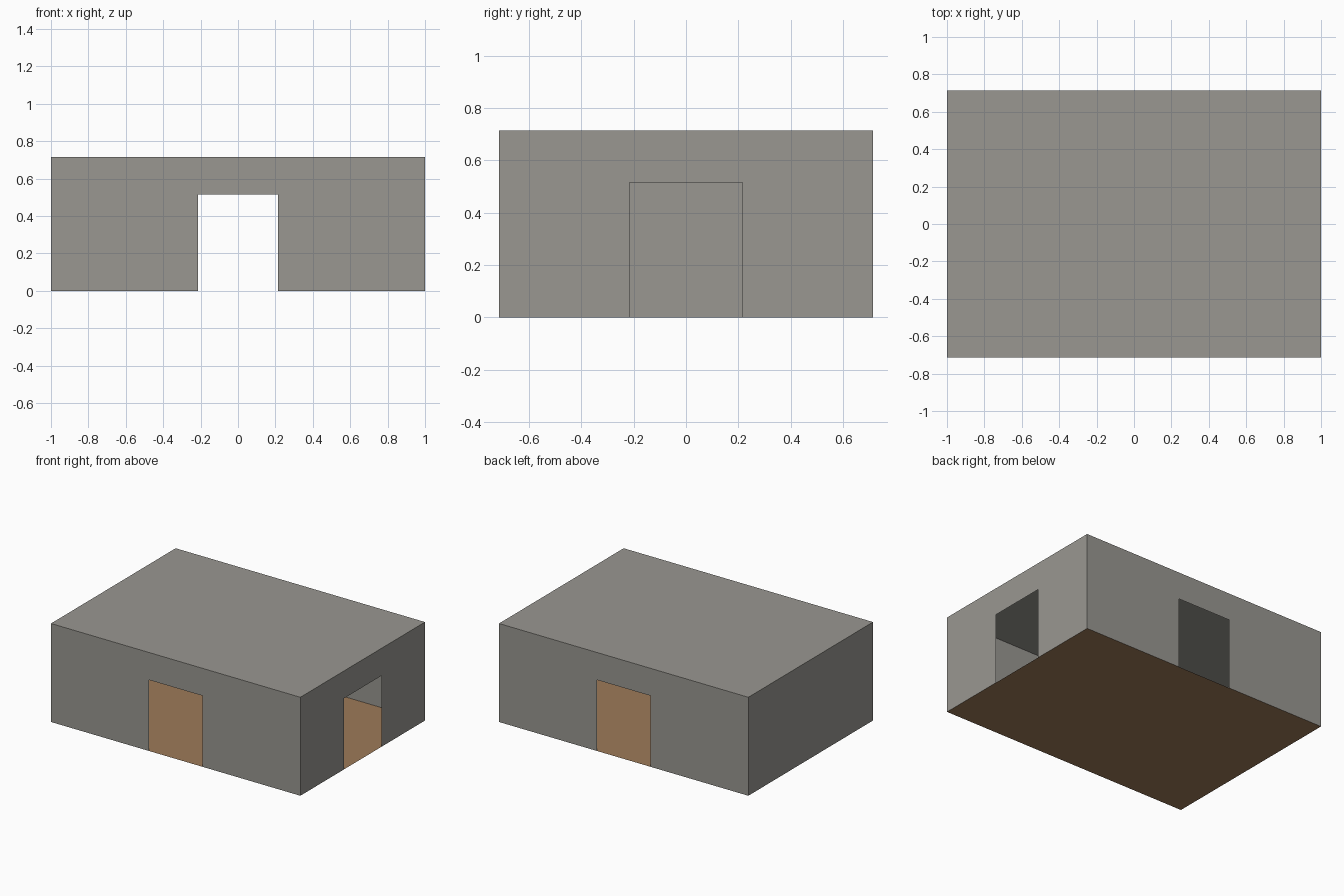
import bpy, bmesh
from mathutils import Matrix
from math import pi

if "Cube" in bpy.data.objects:
    bpy.data.objects.remove(bpy.data.objects["Cube"])

HX, HY, H = 1.0, 0.714, 0.714      # half length, half depth, height
DW, DH = 0.215, 0.515              # doorway half width, height


def material(name, color):
    mat = bpy.data.materials.new(name)
    mat.diffuse_color = color
    mat.use_nodes = True
    mat.node_tree.nodes["Principled BSDF"].inputs["Base Color"].default_value = mat.diffuse_color
    return mat


STONE = material("stone", (0.32, 0.31, 0.285, 1))
WOOD = material("wood", (0.335, 0.195, 0.10, 1))


def panel(name, outline, matrix, mat):
    """Single flat face from a 2D outline, placed by a matrix."""
    bm = bmesh.new()
    bm.faces.new([bm.verts.new((x, y, 0)) for x, y in outline])
    bm.transform(matrix)
    mesh = bpy.data.meshes.new(name)
    bm.to_mesh(mesh)
    bm.free()
    mesh.materials.append(mat)
    bpy.context.collection.objects.link(bpy.data.objects.new(name, mesh))


def wall(name, half_width, distance, turn, doorway):
    """Upright wall facing outward, optionally notched by a doorway."""
    pts = [(half_width, 0), (half_width, H), (-half_width, H), (-half_width, 0)]
    if doorway:
        pts += [(-DW, 0), (-DW, DH), (DW, DH), (DW, 0)]
    m = (Matrix.Rotation(turn, 4, 'Z') @ Matrix.Translation((0, -distance, 0))
         @ Matrix.Rotation(pi / 2, 4, 'X'))
    panel(name, pts, m, STONE)


# Walls: three have doorways, the left one is closed
wall("front_wall", HX, HY, 0, True)
wall("right_wall", HY, HX, pi / 2, True)
wall("back_wall", HX, HY, pi, True)
wall("left_wall", HY, HX, -pi / 2, False)

# Roof and wooden floor
rect = [(-HX, -HY), (HX, -HY), (HX, HY), (-HX, HY)]
panel("roof", rect, Matrix.Translation((0, 0, H)), STONE)
panel("floor", rect, Matrix.Identity(4), WOOD)
